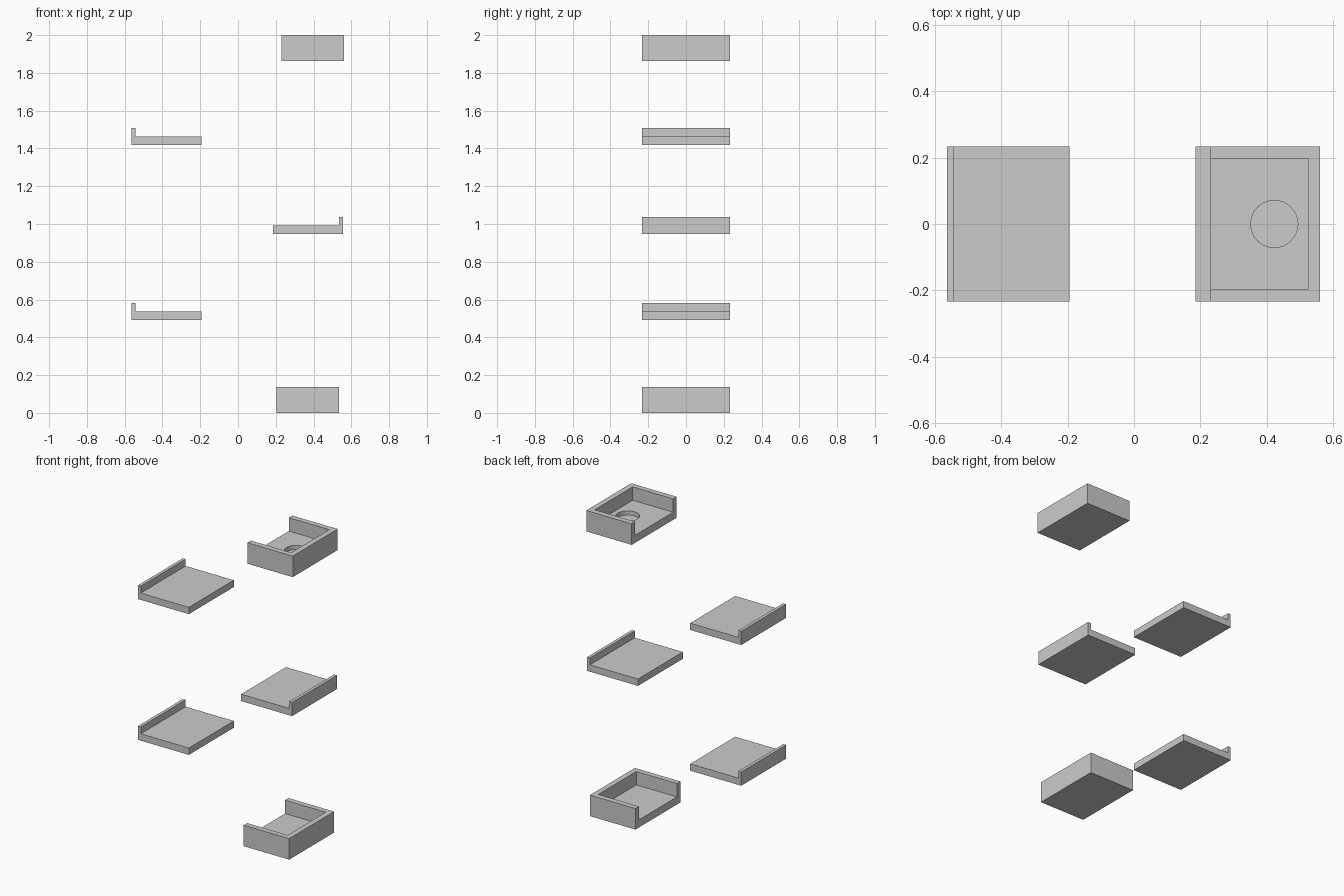
import bpy, bmesh
from math import radians

if "Cube" in bpy.data.objects:
    bpy.data.objects.remove(bpy.data.objects["Cube"])

HALF_Y = 0.233      # half depth shared by every part
BOX_H = 0.138
FLOOR_T = 0.05
WALL = 0.036


def block(name, lo, hi):
    """Axis-aligned box between two corners."""
    mesh = bpy.data.meshes.new(name)
    bm = bmesh.new()
    bmesh.ops.create_cube(bm, size=1)
    for v in bm.verts:
        v.co = [lo[i] if v.co[i] < 0 else hi[i] for i in range(3)]
    bm.to_mesh(mesh)
    bm.free()
    obj = bpy.data.objects.new(name, mesh)
    bpy.context.collection.objects.link(obj)
    return obj


def cut(obj, cutter):
    """Subtract the cutter from the object, then discard it."""
    cutter.hide_render = True
    mod = obj.modifiers.new("cut", 'BOOLEAN')
    mod.operation = 'DIFFERENCE'
    mod.solver = 'EXACT'
    mod.object = cutter
    bpy.context.view_layer.objects.active = obj
    bpy.ops.object.modifier_apply(modifier=mod.name)
    bpy.data.objects.remove(cutter)


def tray(name, x0, x1, z0):
    """Box with a pocket that is open on its -x side."""
    obj = block(name, (x0, -HALF_Y, z0), (x1, HALF_Y, z0 + BOX_H))
    inner = HALF_Y - WALL
    cut(obj, block("pocket_cutter", (x0 - 0.1, -inner, z0 + FLOOR_T),
                   (x1 - WALL, inner, z0 + BOX_H + 0.1)))
    return obj


def shelf(name, edge, side, z0):
    """L-profile shelf with its lip at x = edge; side is the lip's x direction."""
    profile = [(0, 0), (0.37, 0), (0.37, 0.045), (0.021, 0.045),
               (0.021, 0.09), (0, 0.09)]
    mesh = bpy.data.meshes.new(name)
    bm = bmesh.new()
    face = bm.faces.new([bm.verts.new((edge - side * x, -HALF_Y, z0 + z))
                         for x, z in profile])
    ext = bmesh.ops.extrude_face_region(bm, geom=[face], use_keep_orig=True)
    verts = [g for g in ext["geom"] if isinstance(g, bmesh.types.BMVert)]
    bmesh.ops.translate(bm, verts=verts, vec=(0, 2 * HALF_Y, 0))
    bmesh.ops.recalc_face_normals(bm, faces=bm.faces)
    bm.to_mesh(mesh)
    bm.free()
    obj = bpy.data.objects.new(name, mesh)
    bpy.context.collection.objects.link(obj)


# Bottom tray and top tray
tray("bottom_tray", 0.204, 0.535, 0)
top = tray("top_tray", 0.231, 0.561, 2 - BOX_H)

# Blind round recess in the top tray's floor
floor_z = 2 - BOX_H + FLOOR_T
bpy.ops.mesh.primitive_cylinder_add(vertices=64, radius=0.071, depth=0.1,
                                    location=(0.423, 0, floor_z + 0.022))
cut(top, bpy.context.object)
bpy.ops.object.select_all(action='DESELECT')
top.select_set(True)
bpy.context.view_layer.objects.active = top
bpy.ops.object.shade_smooth_by_angle(angle=radians(30))

# Lipped shelves, alternating left and right
shelf("lower_left_shelf", -0.564, -1, 0.493)
shelf("right_shelf", 0.556, 1, 0.948)
shelf("upper_left_shelf", -0.564, -1, 1.417)
